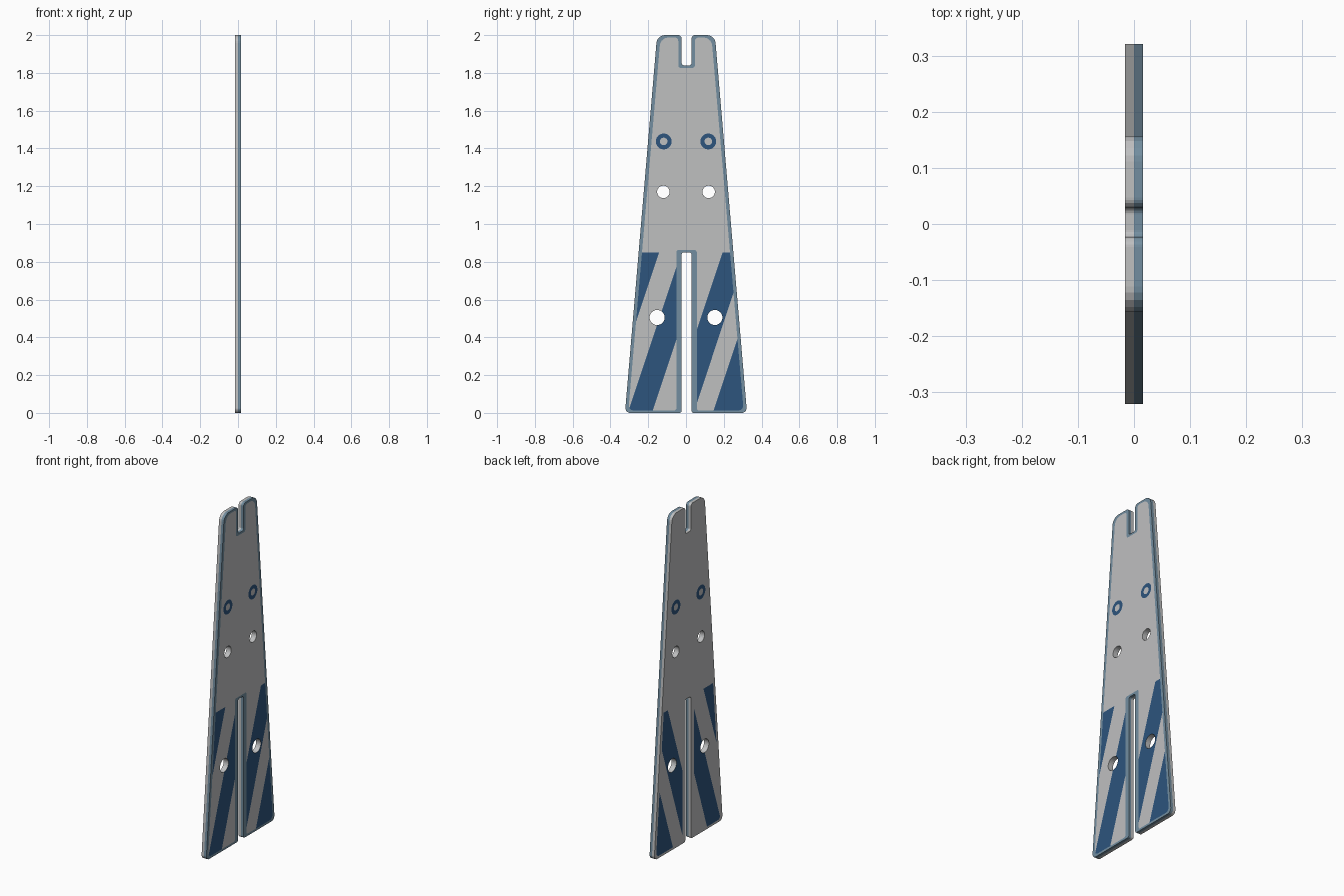
import bpy, bmesh, math
from mathutils import Vector
from mathutils.geometry import tessellate_polygon

if "Cube" in bpy.data.objects:
    bpy.data.objects.remove(bpy.data.objects["Cube"])

T = 0.016                      # half thickness
GREY, BLUE, NAVY, FIELD = 0, 1, 2, 3
SLOPE = 0.333                  # lean of the warning stripes
STRIPES = {-1: [(-9, -0.425), (-0.308, -0.18)],
           1: [(-0.089, 0.04), (0.142, 9)]}
STRIPE_TOP = 0.85
HOLES = [(s * y, z, r) for s in (-1, 1)
         for y, z, r in ((0.12, 1.17, 0.033), (0.153, 0.505, 0.04))]
RINGS = [(s * 0.118, 1.437) for s in (-1, 1)]


def material(name, rgb):
    m = bpy.data.materials.new(name)
    m.diffuse_color = (*rgb, 1)
    m.use_nodes = True
    m.node_tree.nodes["Principled BSDF"].inputs["Base Color"].default_value = m.diffuse_color
    return m


def rounded(corners, seg=5):
    """Closed loop of (y, z) points with an arc at every corner."""
    pts = []
    n = len(corners)
    for i, (y, z, r) in enumerate(corners):
        c = Vector((y, z))
        a = (Vector(corners[i - 1][:2]) - c).normalized()
        b = (Vector(corners[(i + 1) % n][:2]) - c).normalized()
        half = a.angle(b) / 2
        tan = r / math.tan(half)
        centre = c + (a + b).normalized() * (r / math.sin(half))
        p, q = c + a * tan - centre, c + b * tan - centre
        for k in range(seg + 1):
            t = k / seg
            pts.append(centre + (p * (1 - t) + q * t).normalized() * r)
    return pts


def outline(side=0, slot=0, leg=0, end=0):
    """Tapered plate with a notch in the top and a long slot from below."""
    mid, h = 0.003, 0.026
    w, t = 0.323 - side, 0.153 - side
    lo, up = h + leg, h + slot
    r = 0.012
    return rounded([
        (mid + lo, end, r), (w, end, 0.025), (t, 2 - end, 0.045),
        (mid + up, 2 - end, 0.018), (mid + up, 1.84 - end, r),
        (mid - up, 1.84 - end, r), (mid - up, 2 - end, 0.018),
        (-t, 2 - end, 0.045), (-w, end, 0.025), (mid - lo, end, r),
        (mid - lo, 0.85 + end, r), (mid + lo, 0.85 + end, r)])


def circle(y, z, r, n=32):
    return [Vector((y + r * math.cos(2 * math.pi * k / n),
                    z + r * math.sin(2 * math.pi * k / n))) for k in range(n)]


def add_loop(bm, pts, x):
    return [bm.verts.new((x, p.x, p.y)) for p in pts]


def band(bm, a, b, mat):
    n = len(a)
    for i in range(n):
        j = (i + 1) % n
        bm.faces.new((a[i], a[j], b[j], b[i])).material_index = mat


def cut(bm, co, no, test):
    faces = [f for f in bm.faces if f.material_index == FIELD
             and test(f.calc_center_median())]
    geom = set(faces)
    for f in faces:
        geom.update(f.edges)
        geom.update(f.verts)
    bmesh.ops.bisect_plane(bm, geom=list(geom), dist=1e-6,
                           plane_co=co, plane_no=no)


def sheet(bm, x, border):
    """One broad face with border, holes, rings and stripes cut in."""
    inner = outline(0.018, 0.018, 0.028, 0.013)
    loops = [inner] + [circle(*h) for h in HOLES] \
        + [circle(y, z, 0.042) for y, z in RINGS]
    verts = [add_loop(bm, l, x) for l in loops]
    flat = [v for l in verts for v in l]
    for tri in tessellate_polygon([[p.to_3d() for p in l] for l in loops]):
        bm.faces.new([flat[i] for i in tri]).material_index = FIELD
    band(bm, add_loop(bm, outline(), x), verts[0], border)
    # ring marks
    for (y, z), v in zip(RINGS, verts[-2:]):
        dot = add_loop(bm, circle(y, z, 0.02), x)
        band(bm, v, dot, NAVY)
        bm.faces.new(dot).material_index = GREY
    # stripes
    cut(bm, (0, 0, STRIPE_TOP), (0, 0, 1), lambda c: True)
    for side, spans in STRIPES.items():
        for u in (e for s in spans for e in s if abs(e) < 5):
            cut(bm, (0, u, 0), (0, 1, -SLOPE),
                lambda c: c.z < STRIPE_TOP and c.y * side > 0)
    for f in bm.faces:
        if f.material_index == FIELD:
            c = f.calc_center_median()
            u = c.y - SLOPE * c.z
            hit = any(a < u < b for a, b in STRIPES[1 if c.y > 0 else -1])
            f.material_index = NAVY if hit and c.z < STRIPE_TOP else GREY


bm = bmesh.new()
sheet(bm, T, BLUE)
sheet(bm, -T, GREY)

# rim: grey on one half of the thickness, blue on the other
rim = [add_loop(bm, outline(), x) for x in (-T, 0, T)]
band(bm, rim[0], rim[1], GREY)
band(bm, rim[1], rim[2], BLUE)
# hole walls
for h in HOLES:
    band(bm, add_loop(bm, circle(*h), -T), add_loop(bm, circle(*h), T), GREY)

bmesh.ops.remove_doubles(bm, verts=bm.verts, dist=1e-5)
bmesh.ops.recalc_face_normals(bm, faces=bm.faces)
# broad faces and hole walls get their direction set directly
for f in bm.faces:
    c = f.calc_center_median()
    if abs(c.x) > T * 0.99 and f.normal.x * c.x < 0:
        f.normal_flip()
    for y, z, r in HOLES:
        d = Vector((0, y - c.y, z - c.z))
        if abs(f.normal.x) < 0.1 and d.length < r * 1.05 and f.normal.dot(d) < 0:
            f.normal_flip()

mesh = bpy.data.meshes.new("tapered_plate")
bm.to_mesh(mesh)
bm.free()
for m in (material("light_grey", (0.52, 0.525, 0.53)),
          material("steel_blue", (0.17, 0.27, 0.35)),
          material("navy_blue", (0.026, 0.09, 0.205))):
    mesh.materials.append(m)
plate = bpy.data.objects.new("tapered_plate", mesh)
bpy.context.collection.objects.link(plate)
